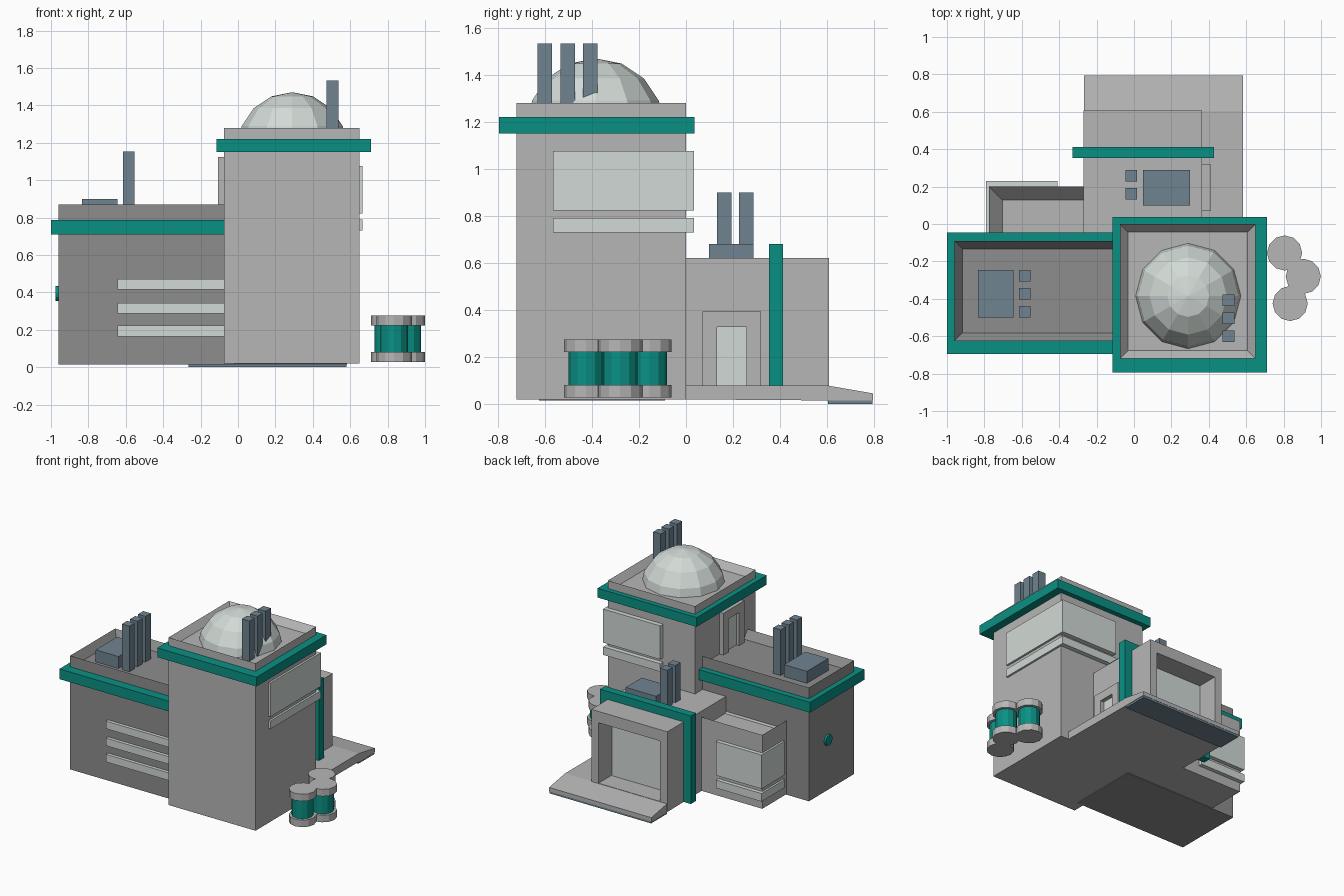
import bpy, bmesh, math
from mathutils import Matrix

if "Cube" in bpy.data.objects:
    bpy.data.objects.remove(bpy.data.objects["Cube"])


def mat(name, r, g, b):
    m = bpy.data.materials.new(name)
    m.diffuse_color = (r, g, b, 1)
    m.use_nodes = True
    m.node_tree.nodes["Principled BSDF"].inputs["Base Color"].default_value = m.diffuse_color
    return m


LIGHT = mat("light_grey", 0.47, 0.47, 0.47)
DARK = mat("dark_grey", 0.27, 0.27, 0.27)
TEAL = mat("teal", 0.003, 0.28, 0.23)
GLASS = mat("pale_glass", 0.64, 0.70, 0.67)
SLATE = mat("slate", 0.16, 0.23, 0.28)


def finish(name, bm, m):
    bmesh.ops.recalc_face_normals(bm, faces=bm.faces[:])
    me = bpy.data.meshes.new(name)
    bm.to_mesh(me)
    bm.free()
    ob = bpy.data.objects.new(name, me)
    bpy.context.collection.objects.link(ob)
    me.materials.append(m)
    return ob


def box(name, x, y, z, m=LIGHT, rim=0, depth=0):
    """Box from ranges; a rim sinks the roof behind a parapet."""
    bm = bmesh.new()
    bmesh.ops.create_cube(bm, size=1)
    for v in bm.verts:
        v.co = [r[0] if c < 0 else r[1] for c, r in zip(v.co, (x, y, z))]
    if rim:
        top = max(bm.faces, key=lambda f: f.calc_center_median().z)
        bmesh.ops.inset_region(bm, faces=[top], thickness=rim)
        for v in top.verts:
            v.co.z -= depth
    return finish(name, bm, m)


def prism_x(name, profile, x0, x1, m=LIGHT):
    """Extrude a (y, z) outline along x."""
    bm = bmesh.new()
    f = bm.faces.new([bm.verts.new((x0, y, z)) for y, z in profile])
    new = bmesh.ops.extrude_face_region(bm, geom=[f])["geom"]
    bmesh.ops.translate(bm, vec=(x1 - x0, 0, 0),
                        verts=[g for g in new if isinstance(g, bmesh.types.BMVert)])
    return finish(name, bm, m)


def cylinder(name, c, r, z0, z1, m, rot=None, sides=12):
    bm = bmesh.new()
    bmesh.ops.create_cone(bm, cap_ends=True, segments=sides, radius1=r, radius2=r, depth=z1 - z0)
    if rot:
        bm.transform(rot)
    bm.transform(Matrix.Translation((c[0], c[1], (z0 + z1) / 2)))
    return finish(name, bm, m)


def stacks(name, x, ys, z0, z1):
    for i, y in enumerate(ys):
        box(f"{name}_{i}", (x - .031, x + .031), (y - .031, y + .031), (z0, z1), SLATE)


def doorway(name, x0, x1, yc, z0, glass_x):
    a, b, h, g = .125, .0625, .315, .25
    prism_x(name + "_frame", [(yc - a, z0), (yc - a, z0 + h), (yc + a, z0 + h), (yc + a, z0),
                              (yc + b, z0), (yc + b, z0 + g), (yc - b, z0 + g), (yc - b, z0)], x0, x1)
    box(name + "_glass", glass_x, (yc - b, yc + b), (z0, z0 + g), GLASS)


# Tower with parapet, band, dome and stacks
box("tower", (-.075, .65), (-.72, 0), (.02, 1.28), LIGHT, .06, .05)
box("tower_band", (-.115, .71), (-.795, .037), (1.15, 1.22), TEAL)
bm = bmesh.new()
bmesh.ops.create_uvsphere(bm, u_segments=12, v_segments=8, radius=.292)
bmesh.ops.delete(bm, geom=[v for v in bm.verts if v.co.z < -.01], context='VERTS')
bm.transform(Matrix.Translation((.29, -.385, 1.178)))
finish("dome", bm, GLASS)
stacks("tower_stack", .505, (-.6, -.503, -.407), 1.2, 1.533)

# Windows wrapping the outer tower corner
for n, z in (("upper", (.822, 1.075)), ("lower", (.73, .79))):
    box(f"tower_window_{n}", (.19, .665), (-.565, .035), z, GLASS)

# Dark side wing
box("wing", (-.96, -.02), (-.625, -.09), (.015, .87), DARK, .06, .06)
box("wing_band", (-1, -.07), (-.695, -.045), (.71, .787), TEAL)
for i, z in enumerate((.165, .287, .415)):
    box(f"wing_slit_{i}", (-.645, -.06), (-.65, -.6), (z, z + .057), GLASS)
box("wing_roof_unit", (-.835, -.645), (-.5, -.245), (.8, .9), SLATE)
stacks("wing_stack", -.585, (-.47, -.373, -.277), .8, 1.153)
doorway("roof_door", -.108, -.05, -.415, .81, (-.085, -.06))
cylinder("wall_lamp", (-.965, -.31), .04, .385, .405, TEAL, Matrix.Rotation(math.pi / 2, 4, 'Y'))

# Rear extension with corner window
box("extension", (-.775, -.17), (-.15, .2), (.02, .575), LIGHT, .1, .08)
for n, z in (("upper", (.185, .44)), ("lower", (.09, .15))):
    box(f"extension_window_{n}", (-.79, -.41), (-.045, .23), z, GLASS)

# Entrance block with recessed opening
hall = box("entrance_hall", (-.27, .363), (-.1, .608), (.02, .62))
cutter = box("opening_cutter", (-.21, .303), (.44, .8), (.08, .535))
cutter.hide_render = True
mod = hall.modifiers.new("opening", 'BOOLEAN')
mod.object = cutter
mod.operation = 'DIFFERENCE'
mod.solver = 'EXACT'
bpy.context.view_layer.objects.active = hall
bpy.ops.object.modifier_apply(modifier="opening")
bpy.data.objects.remove(cutter)
box("entrance_glass", (-.205, .298), (.43, .455), (.08, .53), GLASS)

# Platform and ramp
prism_x("platform_ramp", [(-.05, .02), (-.05, .078), (.605, .078), (.795, .045), (.795, .015), (.605, .015)],
        -.268, .583)
box("ramp_base", (-.265, .58), (.605, .793), (0, .015), SLATE)

# Teal arch around the hall
for s, x in (("left", (-.33, -.27)), ("right", (.363, .427))):
    box(f"arch_{s}", x, (.352, .413), (.018, .62), TEAL)
box("arch_top", (-.33, .427), (.352, .413), (.62, .68), TEAL)

# Hall roof equipment and side door
box("hall_roof_unit", (.047, .3), (.098, .288), (.61, .68), SLATE)
stacks("hall_stack", -.015, (.162, .257), .61, .9)
doorway("side_door", .34, .41, .195, .078, (.35, .38))

# Barrels
for i, c in enumerate(((.805, -.155), (.905, -.28), (.835, -.425))):
    cylinder(f"barrel_{i}", c, .074, .07, .23, TEAL)
    cylinder(f"barrel_base_{i}", c, .094, .027, .08, LIGHT)
    cylinder(f"barrel_lid_{i}", c, .094, .222, .275, LIGHT)
